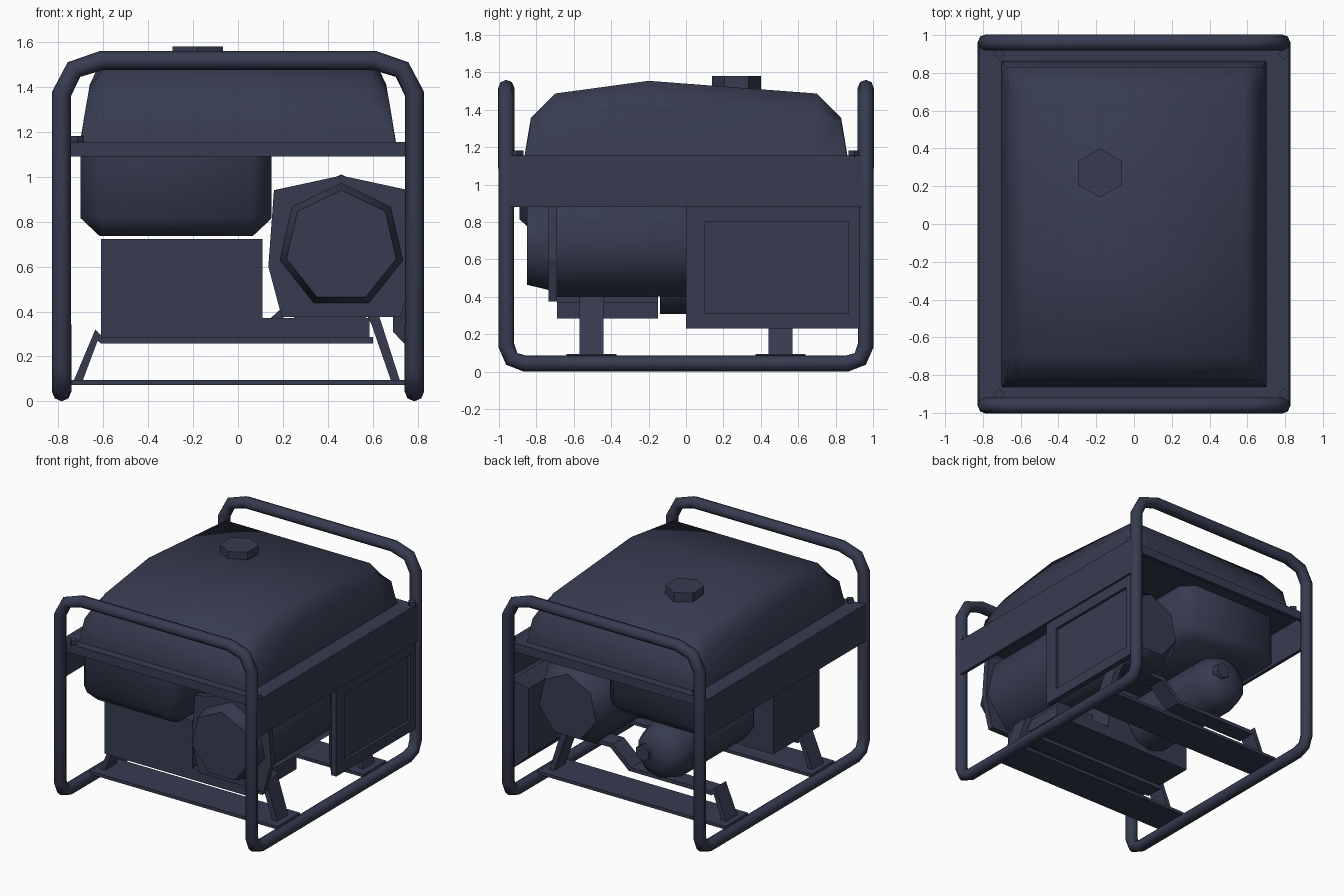
import bpy, bmesh, math

if "Cube" in bpy.data.objects:
    bpy.data.objects.remove(bpy.data.objects["Cube"])

slate = bpy.data.materials.new("dark_slate")
slate.diffuse_color = (0.037, 0.044, 0.08, 1)
slate.use_nodes = True
slate.node_tree.nodes["Principled BSDF"].inputs["Base Color"].default_value = slate.diffuse_color


def smooth(o, angle=60):
    bpy.ops.object.select_all(action='DESELECT')
    o.select_set(True)
    bpy.context.view_layer.objects.active = o
    bpy.ops.object.shade_smooth_by_angle(angle=math.radians(angle))


def loft(name, rings, soft=True):
    """Skin closed rings of equal size and cap both ends."""
    bm = bmesh.new()
    vs = [[bm.verts.new(p) for p in r] for r in rings]
    n = len(vs[0])
    for a, b in zip(vs, vs[1:]):
        for i in range(n):
            j = (i + 1) % n
            bm.faces.new((a[i], a[j], b[j], b[i]))
    bm.faces.new(vs[0])
    bm.faces.new(vs[-1])
    bmesh.ops.recalc_face_normals(bm, faces=bm.faces)
    me = bpy.data.meshes.new(name)
    bm.to_mesh(me)
    bm.free()
    o = bpy.data.objects.new(name, me)
    bpy.context.collection.objects.link(o)
    me.materials.append(slate)
    if soft:
        smooth(o)
    return o


def box(name, x0, x1, y0, y1, z0, z1):
    rect = lambda z: [(x0, y0, z), (x1, y0, z), (x1, y1, z), (x0, y1, z)]
    return loft(name, [rect(z0), rect(z1)], False)


def lathe_y(name, cx, cz, profile, n):
    """Round body along y, one polygon vertex pointing up."""
    ang = [math.pi / 2 + 2 * math.pi * i / n for i in range(n)]
    return loft(name, [[(cx + r * math.cos(a), y, cz + r * math.sin(a)) for a in ang]
                       for y, r in profile])


def prism_y(name, outline, y0, y1):
    return loft(name, [[(x, y, z) for x, z in outline] for y in (y0, y1)], False)


# tube frame: one closed loop through both arches and the floor rails
q = [(-.785, -.86, .043), (-.785, -.932, .068), (-.785, -.961, .14),
     (-.785, -.961, 1.37), (-.73, -.961, 1.477), (-.605, -.961, 1.518)]
flip = lambda pts, sx, sy: [(x * sx, y * sy, z) for x, y, z in pts]
path = q + flip(q[::-1], -1, 1) + flip(q, -1, -1) + flip(q[::-1], 1, -1)
cu = bpy.data.curves.new("tube_frame", 'CURVE')
cu.dimensions = '3D'
cu.bevel_depth, cu.bevel_resolution = .043, 2
sp = cu.splines.new('POLY')
sp.points.add(len(path) - 1)
for p, c in zip(sp.points, path):
    p.co = (*c, 1)
sp.use_cyclic_u = True
frame = bpy.data.objects.new("tube_frame", cu)
bpy.context.collection.objects.link(frame)
bpy.ops.object.select_all(action='DESELECT')
frame.select_set(True)
bpy.context.view_layer.objects.active = frame
bpy.ops.object.convert(target='MESH')
frame = bpy.context.object
frame.data.materials.clear()
frame.data.materials.append(slate)
smooth(frame, 70)

# tank tray with shallow end lips and deep side skirts
box("tray_top", -.82, .82, -.925, .925, 1.135, 1.155)
for s, n in ((-1, "front"), (1, "back")):
    box(n + "_lip", -.8, .8, *sorted((s * .925, s * .90)), 1.09, 1.154)
for s, n in ((-1, "left"), (1, "right")):
    box(n + "_skirt", *sorted((s * .82, s * .795)), -.943, .943, .88, 1.156)

# fuel tank: arched cross-sections along y (y, crown z, shoulder x, shoulder z)
half_st = [(.83, 1.355, .675, 1.325), (.70, 1.487, .66, 1.40)]
stations = ([(-.863, 1.155, .70, 1.15)] + [(-y, *r) for y, *r in half_st] + [(-.2, 1.555, .66, 1.41)]
            + half_st[::-1] + [(.863, 1.155, .70, 1.15)])
rings = []
for y, zt, sx, sz in stations:
    half = [(.705, 1.14), (sx, sz), (.59, zt)]
    rings.append([(x, y, z) for x, z in half] + [(-x, y, z) for x, z in half[::-1]])
loft("fuel_tank", rings)

# hexagonal filler cap and tray bolts
def post(name, x, y, rad, z0, z1, n):
    loft(name, [[(x + rad * math.sin(2 * math.pi * i / n), y + rad * math.cos(2 * math.pi * i / n), z)
                 for i in range(n)] for z in (z0, z1)], False)
post("filler_cap", -.18, .27, .13, 1.50, 1.58, 6)
for x in (-.715, .795):
    for y in (-.9, .9):
        post("tray_bolt", x, y, .03, 1.15, 1.182, 4)

# body below the tank, chamfered at its corners and lower edges
def octagon(x0, x1, y0, y1, c, z):
    return [(x0 + c, y0, z), (x1 - c, y0, z), (x1, y0 + c, z), (x1, y1 - c, z),
            (x1 - c, y1, z), (x0 + c, y1, z), (x0, y1 - c, z), (x0, y0 + c, z)]
loft("tank_belly", [octagon(-.615, .065, -.805, .675, .03, .735),
                    octagon(-.70, .15, -.89, .76, .085, .815),
                    octagon(-.70, .15, -.89, .76, .085, 1.14)])
box("engine_box", -.61, .11, -.69, -.15, .285, .722)

# alternator at the rear left with its end knob
lathe_y("alternator", -.26, .515, [(-.14, .207), (.60, .207), (.69, .175), (.74, .10)], 10)
lathe_y("alternator_knob", -.18, .53, [(.66, .06), (.77, .06)], 6)

# seven-sided engine drum, front cover and shroud plate
lathe_y("engine_drum", .46, .69, [(-.70, .32), (.6, .32), (.73, .24)], 7)
smooth(lathe_y("drum_cover", .46, .69, [(-.72, .285), (-.85, .25)], 7), 85)
prism_y("drum_shroud", [(.46, 1.005), (.16, .94), (.135, .6), (.195, .375),
                        (.725, .375), (.785, .6), (.76, .94)], -.735, -.69)
box("drum_mount", .1, .585, -.69, -.15, .285, .37)
box("drum_saddle", .25, .57, -.69, -.15, .36, .41)
box("front_deck", -.61, .60, -.57, -.44, .257, .287)

# cross plates and bent brackets, front and rear
top = [(-.73, .095), (-.635, .32), (-.60, .285), (.05, .285), (.2, .42), (.58, .42), (.63, .375), (.72, .095)]
low = [(.68, .095), (.595, .34), (.57, .39), (.22, .39), (.07, .257), (-.61, .257), (-.625, .27), (-.69, .095)]
for s, n in ((-1, "front"), (1, "rear")):
    y = s * .505
    box(n + "_cross_plate", -.77, .77, y - .133, y + .133, .072, .095)
    prism_y(n + "_bracket", top + low, y - .065, y + .065)

# control panel: tapered housing and a face plate with a shallow recess
def panel(x, d):
    return [(x, .0 + d, .23 + d), (x, .94 - d, .23 + d), (x, .94 - d, .89 - d), (x, d, .89 - d)]
win = lambda x: [(x, .10, .31), (x, .87, .31), (x, .87, .80), (x, .10, .80)]
loft("control_panel", [panel(.69, .08), panel(.765, 0), panel(.805, 0), win(.805), win(.785)], False)
